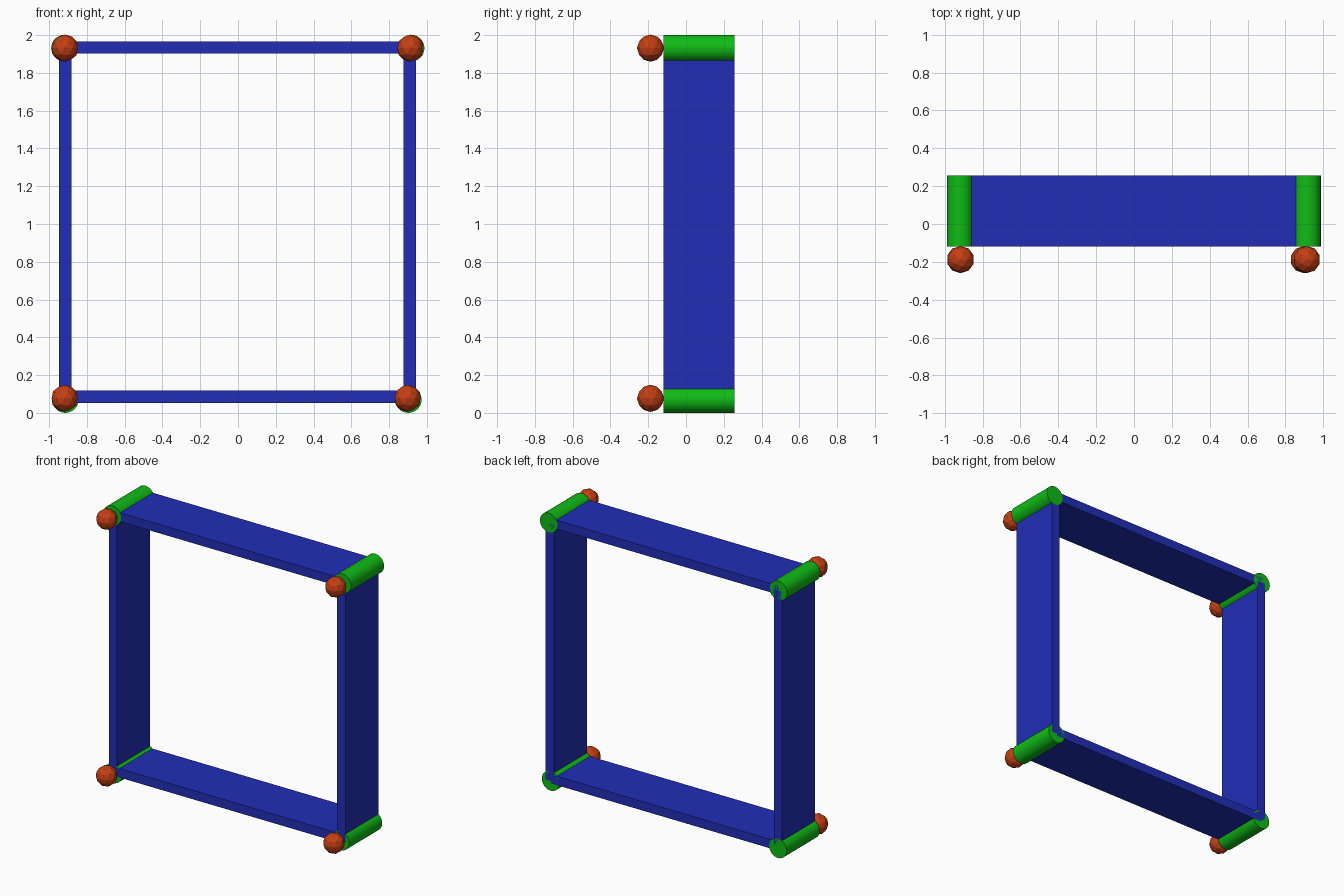
import bpy
from math import pi

if "Cube" in bpy.data.objects:
    bpy.data.objects.remove(bpy.data.objects["Cube"])

Y0, Y1 = -0.12, 0.257          # frame depth, front to back
YC, DEPTH = (Y0 + Y1) / 2, Y1 - Y0
R = 0.07


def material(name, rgb):
    m = bpy.data.materials.new(name)
    m.diffuse_color = (*rgb, 1)
    m.use_nodes = True
    m.node_tree.nodes["Principled BSDF"].inputs["Base Color"].default_value = m.diffuse_color
    return m


blue = material("blue", (0.015, 0.027, 0.47))
green = material("green", (0.005, 0.5, 0.008))
orange = material("orange", (0.55, 0.05, 0.007))


def finish(name, mat):
    ob = bpy.context.object
    ob.name = name
    ob.data.materials.append(mat)
    return ob


def board(name, x0, x1, z0, z1):
    bpy.ops.mesh.primitive_cube_add(size=1, location=((x0 + x1) / 2, YC, (z0 + z1) / 2))
    ob = finish(name, blue)
    ob.scale = (x1 - x0, DEPTH, z1 - z0)


# Four boards of the frame
board("left_board", -0.947, -0.881, 0.07, 1.93)
board("right_board", 0.876, 0.942, 0.07, 1.93)
board("top_board", -0.917, 0.913, 1.902, 1.966)
board("bottom_board", -0.917, 0.90, 0.053, 0.118)

# Corner rods with a faceted knob at the front of each
corners = {
    "top_left": (-0.919, -0.916, 1.931),
    "top_right": (0.917, 0.913, 1.931),
    "bottom_left": (-0.914, -0.918, 0.07),
    "bottom_right": (0.902, 0.898, 0.07),
}
for name, (rod_x, knob_x, z) in corners.items():
    bpy.ops.mesh.primitive_cylinder_add(vertices=32, radius=R, depth=DEPTH,
                                        location=(rod_x, YC, z), rotation=(pi / 2, 0, 0))
    finish(name + "_rod", green)
    knob_z = z if z > 1 else 0.077
    bpy.ops.mesh.primitive_ico_sphere_add(subdivisions=2, radius=0.072,
                                          location=(knob_x, -0.188, knob_z))
    finish(name + "_knob", orange)
